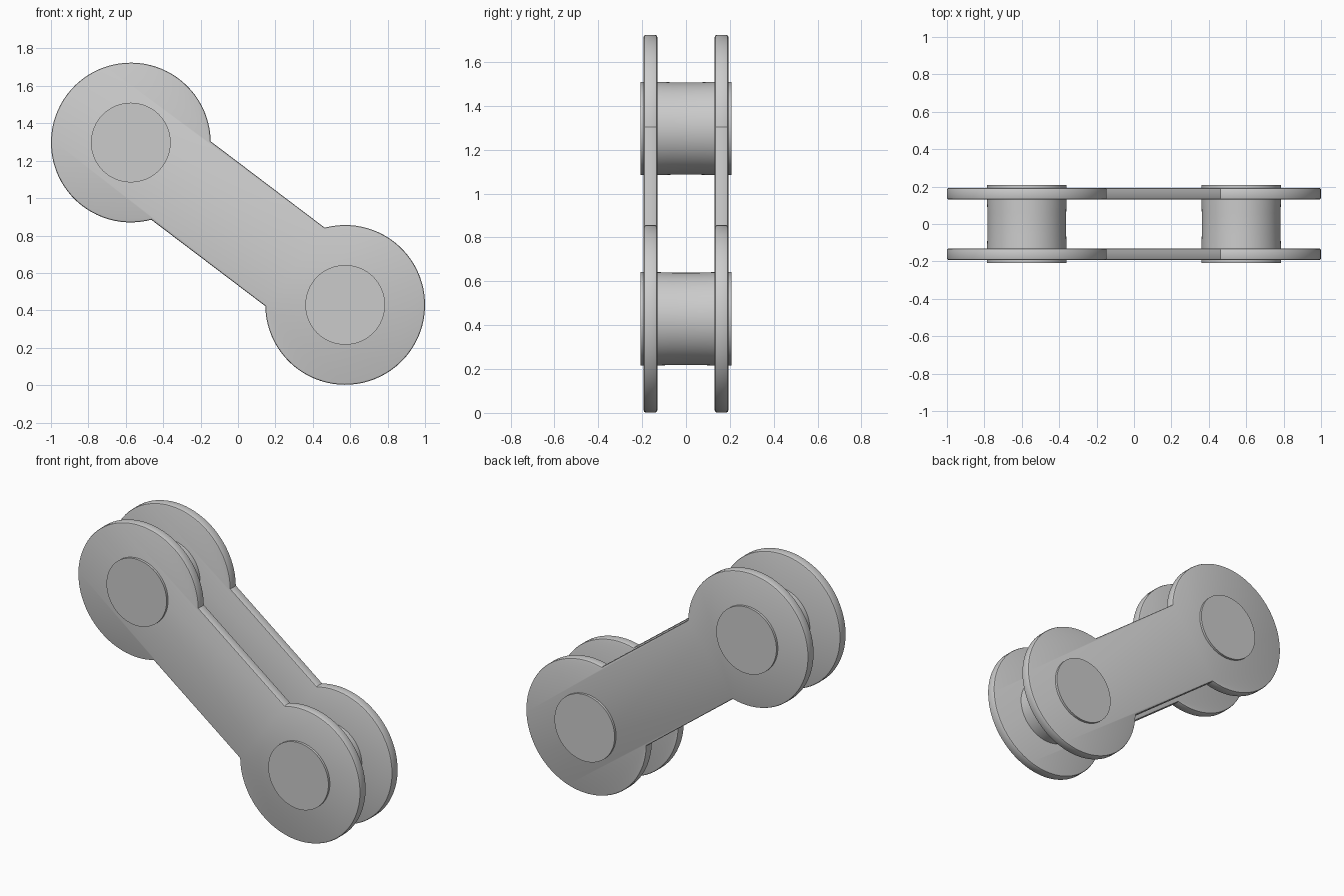
import bpy, bmesh
from math import cos, sin, pi, asin, atan2

if "Cube" in bpy.data.objects:
    bpy.data.objects.remove(bpy.data.objects["Cube"])

R, HALF_W = 0.427, 0.263             # plate lobe radius, half width of the bar
PINS = [(-0.573, 1.297), (0.573, 0.429)]
IN_Y, OUT_Y = 0.131, 0.193           # plate faces either side of the centre


def finish(bm, name):
    bmesh.ops.recalc_face_normals(bm, faces=bm.faces)
    mesh = bpy.data.meshes.new(name)
    bm.to_mesh(mesh)
    bm.free()
    obj = bpy.data.objects.new(name, mesh)
    bpy.context.collection.objects.link(obj)
    bpy.context.view_layer.objects.active = obj
    obj.select_set(True)
    bpy.ops.object.shade_smooth_by_angle(angle=0.5)
    obj.select_set(False)


def outline(steps=64):
    # two round lobes joined by a straight bar
    (ax, az), (bx, bz) = PINS
    base, gap = atan2(bz - az, bx - ax), asin(HALF_W / R)
    pts = []
    for (cx, cz), a0 in ((PINS[0], base), (PINS[1], base + pi)):
        for i in range(steps + 1):
            a = a0 + gap + (2 * pi - 2 * gap) * i / steps
            pts.append((cx + R * cos(a), cz + R * sin(a)))
    return pts


def plate(name, y0, y1):
    bm = bmesh.new()
    face = bm.faces.new([bm.verts.new((x, y0, z)) for x, z in outline()])
    ext = bmesh.ops.extrude_face_region(bm, geom=[face])
    bmesh.ops.translate(bm, vec=(0, y1 - y0, 0),
                        verts=[v for v in ext['geom'] if isinstance(v, bmesh.types.BMVert)])
    rims = [e for e in bm.edges if abs(e.verts[0].co.y - e.verts[1].co.y) < 1e-5]
    bmesh.ops.bevel(bm, geom=rims, offset=0.009, segments=2, profile=0.5, affect='EDGES')
    finish(bm, name)


def roller(name, cx, cz, n=64):
    # straight pin ends with a very slight waist between the plates
    prof = [(-0.208, 0.213), (-IN_Y, 0.213), (-0.06, 0.2105), (0.06, 0.2105),
            (IN_Y, 0.213), (0.208, 0.213)]
    bm = bmesh.new()
    rings = [[bm.verts.new((cx + r * cos(2 * pi * i / n), y, cz + r * sin(2 * pi * i / n)))
              for i in range(n)] for y, r in prof]
    for a, b in zip(rings, rings[1:]):
        for i in range(n):
            j = (i + 1) % n
            bm.faces.new((a[i], a[j], b[j], b[i]))
    bm.faces.new(rings[0])
    bm.faces.new(rings[-1])
    finish(bm, name)


# side plates
plate("front_plate", -OUT_Y, -IN_Y)
plate("back_plate", IN_Y, OUT_Y)

# pins
for label, (x, z) in zip(("upper_pin", "lower_pin"), PINS):
    roller(label, x, z)
